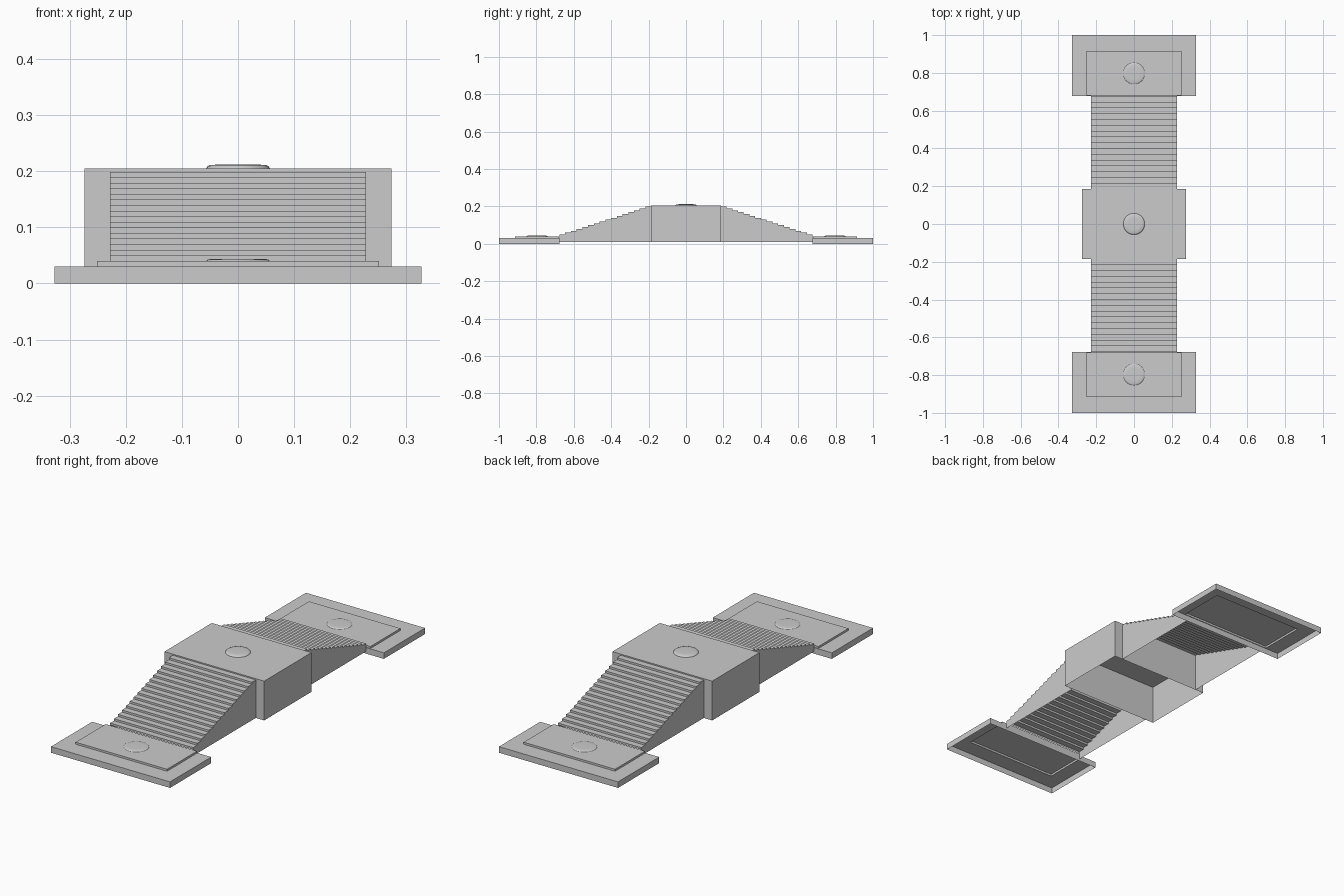
import bpy, bmesh, math

if "Cube" in bpy.data.objects:
    bpy.data.objects.remove(bpy.data.objects["Cube"])


def finish(name, bm, smooth=False):
    bmesh.ops.remove_doubles(bm, verts=bm.verts, dist=1e-5)
    bmesh.ops.recalc_face_normals(bm, faces=bm.faces)
    mesh = bpy.data.meshes.new(name)
    bm.to_mesh(mesh)
    bm.free()
    obj = bpy.data.objects.new(name, mesh)
    bpy.context.collection.objects.link(obj)
    if smooth:
        for p in mesh.polygons:
            p.use_smooth = True
    return obj


def face(bm, pts):
    bm.faces.new([bm.verts.new(p) for p in pts])


def rect(hx, y0, y1, z):
    return [(-hx, y0, z), (hx, y0, z), (hx, y1, z), (-hx, y1, z)]


def bridge_loops(bm, a, b):
    for i in range(len(a)):
        j = (i + 1) % len(a)
        face(bm, [a[i], a[j], b[j], b[i]])


def stud(name, y, z, h):
    # shallow round cap, open underneath
    bm = bmesh.new()
    n = 32
    prof = [(0.057, 0), (0.054, h * 0.6), (0.049, h * 0.9), (0.03, h)]
    rings = [[(r * math.cos(2 * math.pi * i / n), y + r * math.sin(2 * math.pi * i / n), z + dz)
              for i in range(n)] for r, dz in prof]
    for a, b in zip(rings, rings[1:]):
        bridge_loops(bm, a, b)
    face(bm, rings[-1])
    finish(name, bm, smooth=True)


# central block: hollow shell, open underneath
bm = bmesh.new()
low, high = rect(0.274, -0.186, 0.186, 0.01), rect(0.274, -0.186, 0.186, 0.205)
bridge_loops(bm, low, high)
face(bm, high)
finish("centre_block", bm)
stud("centre_stud", 0, 0.205, 0.007)

STEPS, Y0, Y1, W = 16, 0.677, 0.186, 0.228
for s, side in ((-1, "front"), (1, "back")):
    # end platform: hollow tray with a raised panel
    bm = bmesh.new()
    outer = [rect(0.327, s * 1.0, s * 0.677, z) for z in (0, 0.03)]
    inner = [rect(0.251, s * 0.915, s * 0.68, z) for z in (0.03, 0.04)]
    bridge_loops(bm, outer[0], outer[1])
    bridge_loops(bm, outer[1], inner[0])
    bridge_loops(bm, inner[0], inner[1])
    face(bm, inner[1])
    finish(side + "_platform", bm)
    stud(side + "_stud", s * 0.797, 0.04, 0.004)

    # stair flight: stepped skin with solid side walls, open underneath
    bm = bmesh.new()
    profile = [(Y0, 0.01), (Y0, 0.04)]
    run = (Y0 - Y1) / STEPS
    for i in range(STEPS):
        z = 0.05 + (0.199 - 0.05) * i / (STEPS - 1)
        profile += [(Y0 - run * i, z), (Y0 - run * (i + 1), z)]
    for (ya, za), (yb, zb) in zip(profile[1:], profile[2:]):
        face(bm, [(-W, s * ya, za), (W, s * ya, za), (W, s * yb, zb), (-W, s * yb, zb)])
    for x in (-W, W):
        face(bm, [(x, s * y, z) for y, z in profile + [(Y1, 0.01)]])
    finish(side + "_stairs", bm)
